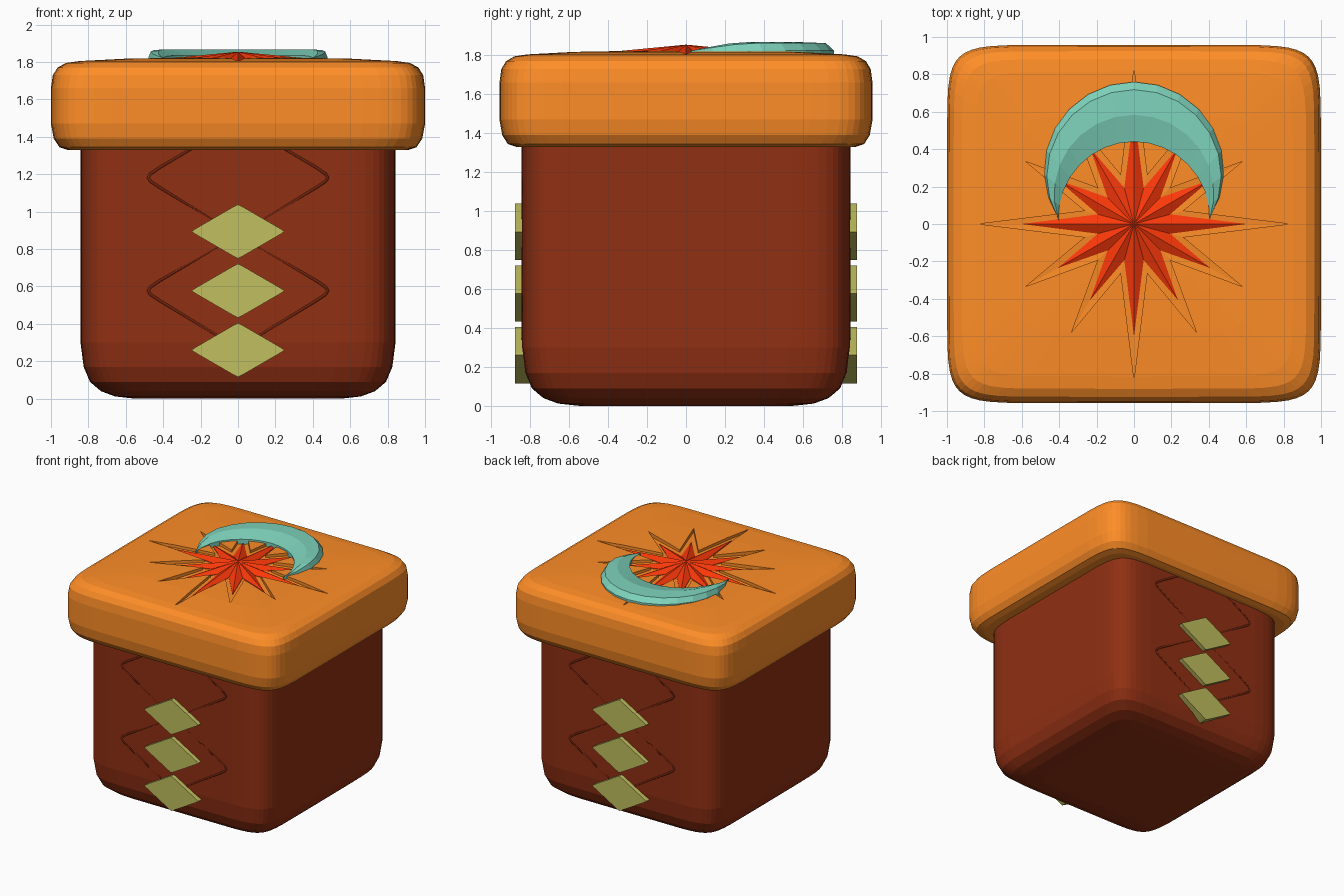
import bpy, bmesh
from math import sin, cos, pi, radians, copysign

if "Cube" in bpy.data.objects:
    bpy.data.objects.remove(bpy.data.objects["Cube"])


def material(name, r, g, b):
    m = bpy.data.materials.new(name)
    m.diffuse_color = (r ** 2.2, g ** 2.2, b ** 2.2, 1)
    m.use_nodes = True
    m.node_tree.nodes["Principled BSDF"].inputs["Base Color"].default_value = m.diffuse_color
    return m


BROWN = material("brown", 0.56, 0.20, 0.10)
DARK = material("dark_brown", 0.44, 0.15, 0.08)
ORANGE = material("orange", 1.0, 0.55, 0.17)
RED = material("red", 0.98, 0.23, 0.07)
TEAL = material("teal", 0.49, 0.82, 0.73)
OLIVE = material("olive", 0.75, 0.74, 0.37)


def finish(bm, name, mat):
    bmesh.ops.recalc_face_normals(bm, faces=bm.faces)
    me = bpy.data.meshes.new(name)
    bm.to_mesh(me)
    bm.free()
    ob = bpy.data.objects.new(name, me)
    bpy.context.collection.objects.link(ob)
    me.materials.append(mat)
    return ob


def skin(rings, name, mat):
    """Bridge closed rings of points and cap both ends."""
    bm = bmesh.new()
    vs = [[bm.verts.new(p) for p in ring] for ring in rings]
    n = len(vs[0])
    for a, b in zip(vs, vs[1:]):
        for i in range(n):
            j = (i + 1) % n
            bm.faces.new((a[i], a[j], b[j], b[i]))
    bm.faces.new(vs[0])
    bm.faces.new(vs[-1])
    return finish(bm, name, mat)


def soft_box(name, mat, hx, hy, power, profile, n=48):
    """Stack of rounded squares following (scale, z) pairs."""
    def soft(v):
        return 0.0 if abs(v) < 1e-6 else copysign(abs(v) ** (2 / power), v)
    base = [(hx * soft(cos(2 * pi * i / n)), hy * soft(sin(2 * pi * i / n))) for i in range(n)]
    return skin([[(x * s, y * s, z) for x, y in base] for s, z in profile], name, mat)


def star(name, mat, long, short, valley, z_mid, z_tip, z_valley, z_far):
    """Twelve-pointed star with a faceted face and a flat far side."""
    bm = bmesh.new()
    near, far = [], []
    for i in range(24):
        a = pi * i / 12
        r, z = (valley, z_valley) if i % 2 else (long if i % 6 == 0 else short, z_tip)
        near.append(bm.verts.new((r * cos(a), r * sin(a), z)))
        far.append(bm.verts.new((r * cos(a), r * sin(a), z_far)))
    c, d = bm.verts.new((0, 0, z_mid)), bm.verts.new((0, 0, z_far))
    for i in range(24):
        j = (i + 1) % 24
        bm.faces.new((c, near[i], near[j]))
        bm.faces.new((d, far[j], far[i]))
        bm.faces.new((near[i], far[i], far[j], near[j]))
    return finish(bm, name, mat)


# Box body and pillow-shaped lid
soft_box("box_body", BROWN, 0.842, 0.842, 9,
         [(0.65, 0), (0.78, 0.012), (0.87, 0.04), (0.94, 0.09), (0.98, 0.17), (1, 0.3), (1, 1.42)])
lid = soft_box("lid", ORANGE, 1.0, 0.958, 10,
               [(0.91, 1.33), (0.955, 1.345), (0.985, 1.39), (1, 1.47), (1, 1.66), (0.99, 1.73),
                (0.965, 1.77), (0.92, 1.795), (0.85, 1.805), (0.6, 1.818), (0.3, 1.823)])

# Star-shaped recess in the lid, with the raised star inside it
cutter = star("recess_cutter", ORANGE, 0.83, 0.667, 0.27, 1.803, 1.787, 1.803, 1.95)
cutter.hide_render = True
cutter.hide_viewport = True
cut = lid.modifiers.new("star_recess", "BOOLEAN")
cut.operation = "DIFFERENCE"
cut.solver = "EXACT"
cut.object = cutter
star("raised_star", RED, 0.6, 0.47, 0.2, 1.855, 1.798, 1.806, 1.78)

# Faceted crescent
section = [(0, 1.78), (0, 1.825), (0.13, 1.863), (0.55, 1.868), (1, 1.835), (1, 1.78)]
rings = []
steps = 16
for i in range(steps + 1):
    t = i / steps
    ao, ai = radians(-33 + 246 * t), radians(-1.4 + 182.8 * t)
    ox, oy = 0.48 * cos(ao), 0.285 + 0.475 * sin(ao)
    ix, iy = 0.405 * cos(ai), 0.03 + 0.41 * sin(ai)
    h = min(1, 0.25 + 5 * min(t, 1 - t))
    rings.append([(ox + (ix - ox) * u, oy + (iy - oy) * u, 1.81 + (z - 1.81) * (h if z > 1.81 else 1))
                  for u, z in section])
skin(rings, "crescent", TEAL)

# Diamonds and crossing trim lines on front and back
half = [(0, 0.27), (0.42, 0.525), (0.468, 0.557), (0.48, 0.577), (0.468, 0.597), (0.42, 0.63)]
trim = half + [(x, z + 0.605) for x, z in half] + [(0.15, 1.395)]
w, h = 0.25, 0.145
diamond = []
for sx, sz in ((1, 0), (0, 1), (-1, 0), (0, -1)):
    # three points round off each corner
    px, pz = -sz, sx
    for k, e in ((-0.09, 0.91), (0, 0.985), (0.09, 0.91)):
        diamond.append((w * (sx * e + px * k) * 1.01, h * (sz * e + pz * k) * 1.01))
for side, label in ((-1, "front"), (1, "back")):
    for i in range(3):
        z0 = 0.26 + 0.317 * i
        skin([[(x, side * y, z + z0) for x, z in diamond] for y in (0.77, 0.877)],
             f"{label}_diamond_{i + 1}", OLIVE)
    cu = bpy.data.curves.new(f"{label}_trim", "CURVE")
    cu.dimensions = "3D"
    cu.bevel_depth = 0.01
    cu.bevel_resolution = 1
    for m in (-1, 1):
        sp = cu.splines.new("POLY")
        sp.points.add(len(trim) - 1)
        for p, (x, z) in zip(sp.points, trim):
            p.co = (m * x, side * 0.835, z, 1)
    cu.materials.append(DARK)
    bpy.context.collection.objects.link(bpy.data.objects.new(f"{label}_trim", cu))
